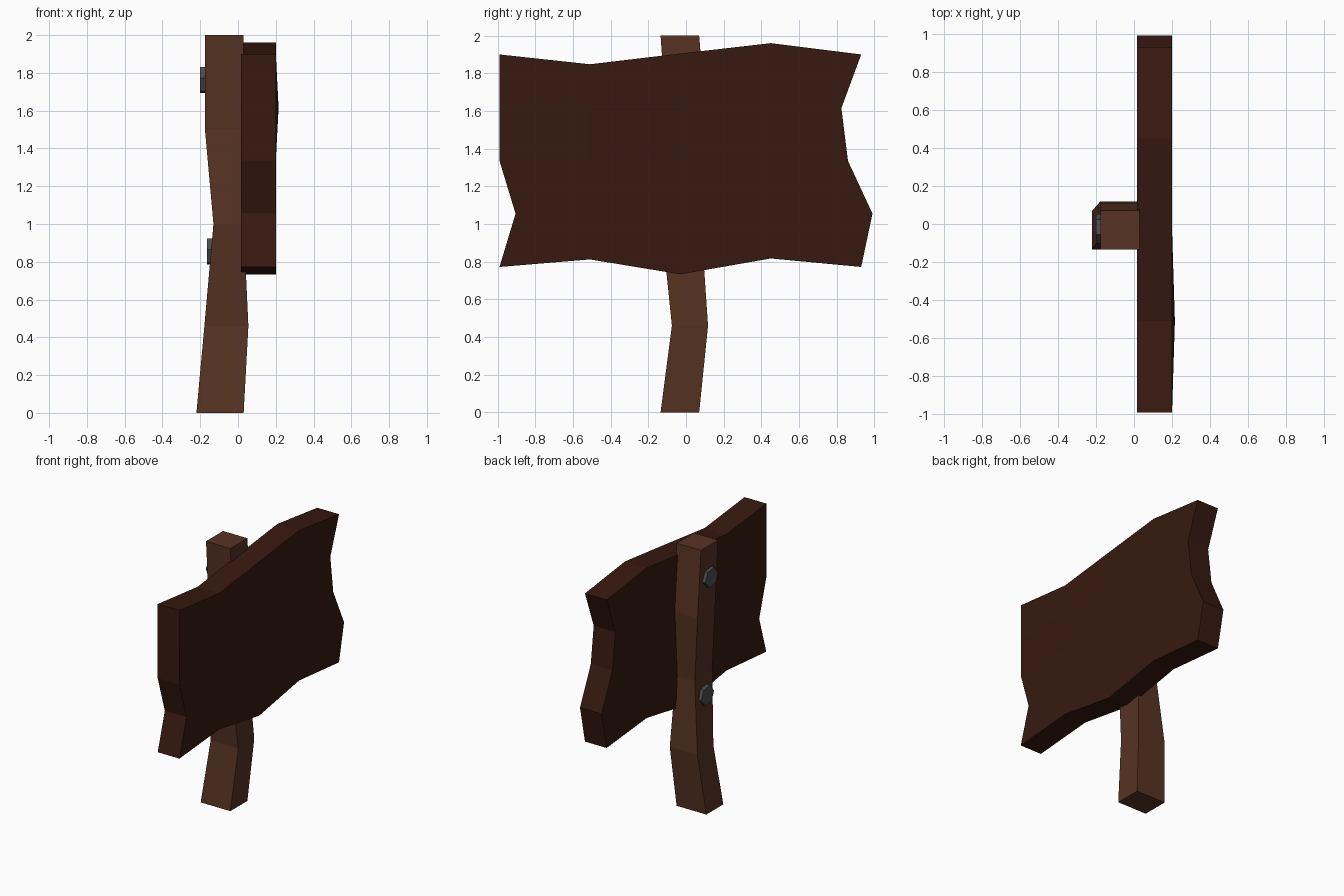
import bpy, bmesh, math

if "Cube" in bpy.data.objects:
    bpy.data.objects.remove(bpy.data.objects["Cube"])


def material(name, rgb):
    m = bpy.data.materials.new(name)
    m.diffuse_color = (*rgb, 1)
    m.use_nodes = True
    m.node_tree.nodes["Principled BSDF"].inputs["Base Color"].default_value = m.diffuse_color
    return m


def finish(name, bm, mat):
    bmesh.ops.recalc_face_normals(bm, faces=bm.faces)
    me = bpy.data.meshes.new(name)
    bm.to_mesh(me)
    bm.free()
    me.materials.append(mat)
    ob = bpy.data.objects.new(name, me)
    bpy.context.collection.objects.link(ob)
    return ob


post_wood = material("post_wood", (0.095, 0.033, 0.017))
board_wood = material("board_wood", (0.038, 0.010, 0.005))
iron = material("iron", (0.07, 0.075, 0.08))

# Crooked post: square rings as (z, x0, x1, y0, y1)
rings = [(0, -0.22, 0.03, -0.135, 0.07),
         (0.46, -0.178, 0.055, -0.075, 0.117),
         (1.0, -0.13, 0.03, -0.13, 0.08),
         (1.5, -0.175, 0.03, -0.1, 0.11),
         (2.0, -0.175, 0.03, -0.135, 0.07)]
bm = bmesh.new()
loops = [[bm.verts.new(p) for p in ((x0, y0, z), (x1, y0, z), (x1, y1, z), (x0, y1, z))]
         for z, x0, x1, y0, y1 in rings]
for a, b in zip(loops, loops[1:]):
    for i in range(4):
        j = (i + 1) % 4
        bm.faces.new((a[i], a[j], b[j], b[i]))
bm.faces.new(loops[0])
bm.faces.new(loops[-1])
finish("post", bm, post_wood)

# Ragged board: 5 x 5 grid spanned between its four uneven edges, then thickened
mid_y = (-0.51, -0.03, 0.45)
bottom = (0.772, 0.812, 0.733, 0.817, 0.772)
top = (1.90, 1.848, 1.905, 1.96, 1.90)
left = (-0.99, -0.905, -0.99, -0.99, -0.99)
right = (0.93, 0.99, 0.86, 0.825, 0.93)
row_z = (0.772, 1.055, 1.335, 1.615, 1.90)
bm = bmesh.new()
grid = []
for r in range(5):
    ys = (left[r], *mid_y, right[r])
    zs = bottom if r == 0 else top if r == 4 else [row_z[r]] * 5
    grid.append([bm.verts.new((0.2, y, z)) for y, z in zip(ys, zs)])
for r in range(4):
    for c in range(4):
        bm.faces.new((grid[r][c], grid[r][c + 1], grid[r + 1][c + 1], grid[r + 1][c]))
back = bmesh.ops.extrude_face_region(bm, geom=bm.faces[:], use_keep_orig=True)
for v in back["geom"]:
    if isinstance(v, bmesh.types.BMVert):
        v.co.x = 0.017
grid[3][1].co.x = 0.215  # slight bulge in the front
finish("board", bm, board_wood)

# Hexagonal bolt heads on the back of the post
for name, x0, x1, z in (("upper_bolt", -0.2, -0.165, 1.762),
                        ("lower_bolt", -0.165, -0.12, 0.855)):
    bm = bmesh.new()
    ends = []
    for x in (x0, x1):
        ends.append([bm.verts.new((x, -0.025 + 0.078 * math.cos(a), z + 0.074 * math.sin(a)))
                     for a in (math.radians(60 * i - 8) for i in range(6))])
    for i in range(6):
        j = (i + 1) % 6
        bm.faces.new((ends[0][i], ends[0][j], ends[1][j], ends[1][i]))
    for e in ends:
        bm.faces.new(e)
    finish(name, bm, iron)
